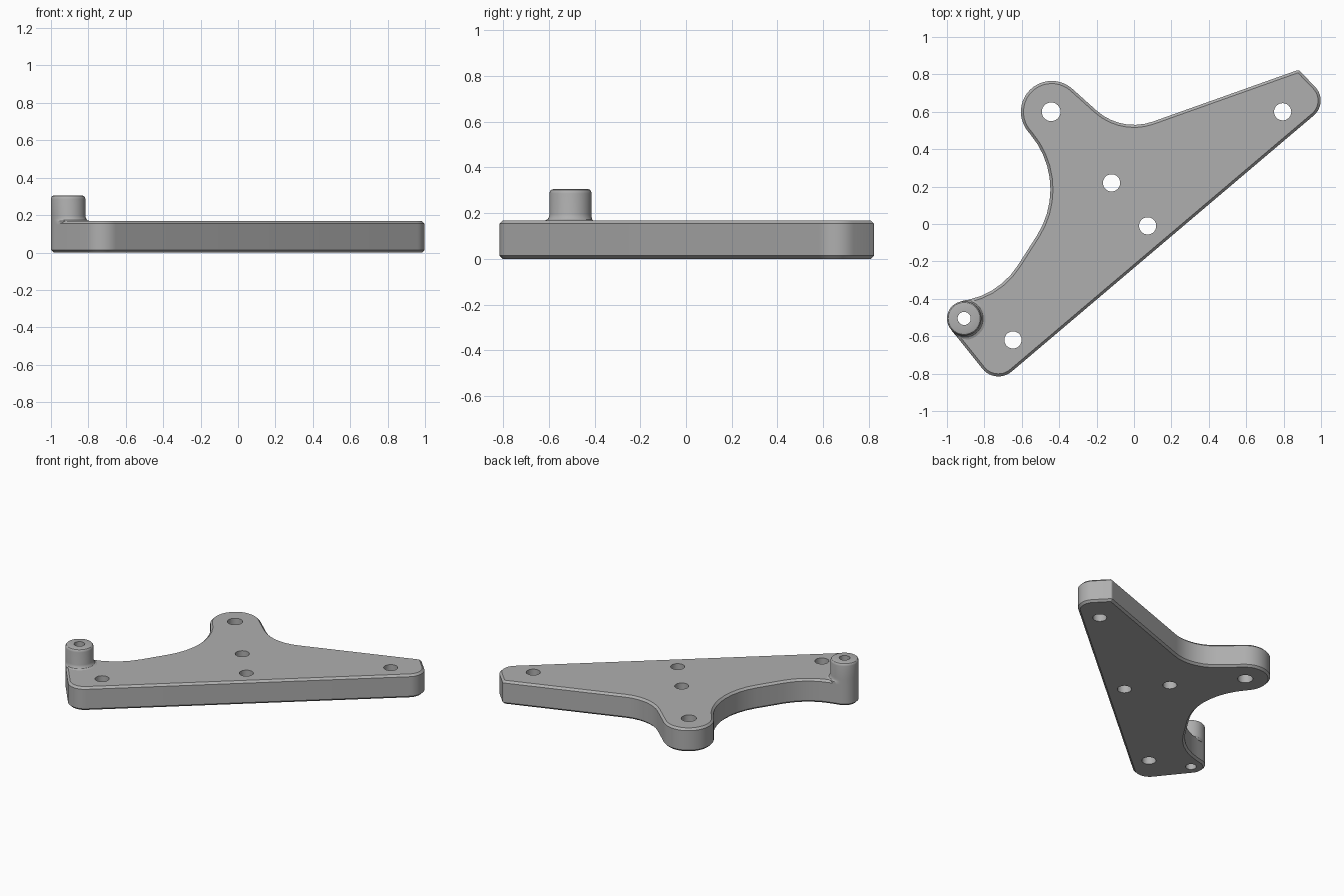
import bpy, bmesh
from math import sin, cos, asin, atan2, pi, tau, ceil, degrees

cube = bpy.data.objects.get("Cube")
if cube:
    bpy.data.objects.remove(cube)

THICK, CHAMFER = 0.168, 0.014
BOSS = (-0.908, -0.505)

# Outline as a counter-clockwise chain of circles (x, y, radius);
# a negative radius is a concave fillet
CHAIN = [
    (-0.725, -0.705, 0.11),    # front corner
    (0.893, 0.66, 0.105),      # right corner
    (0.876, 0.806, 0.016),     # back tip
    (0.0, 0.83, -0.30),        # back hollow
    (-0.44, 0.6, 0.165),       # back ear
    (-0.905, 0.185, -0.458),   # side hollow
    (-0.975, 0.005, -0.42),    # lower side hollow
    (*BOSS, 0.092),            # boss corner
]
# Bolt holes (x, y, radius)
HOLES = [(-0.443, 0.6, 0.05), (0.795, 0.6, 0.046), (-0.12, 0.22, 0.046),
         (0.073, -0.01, 0.046), (-0.647, -0.62, 0.046), (*BOSS, 0.035)]

metal = bpy.data.materials.new("grey_metal")
metal.use_nodes = True
colour = (0.43, 0.43, 0.43, 1)
metal.diffuse_color = colour
metal.node_tree.nodes["Principled BSDF"].inputs["Base Color"].default_value = colour


def outline(inset):
    """Points along the tangent chain, moved inwards by inset."""
    headings = []
    for i, (x, y, r) in enumerate(CHAIN):
        x2, y2, r2 = CHAIN[(i + 1) % len(CHAIN)]
        dx, dy = x2 - x, y2 - y
        ratio = (r - r2) / (dx * dx + dy * dy) ** 0.5
        headings.append(atan2(dy, dx) + asin(max(-1, min(1, ratio))))
    points = []
    for i, (x, y, r) in enumerate(CHAIN):
        start, turn = headings[i - 1], headings[i] - headings[i - 1]
        turn = turn % tau if r > 0 else -((-turn) % tau)
        steps = max(2, ceil(abs(degrees(turn)) / 9))
        for k in range(steps + 1):
            h = start + turn * k / steps
            points.append((x + (r - inset) * sin(h), y - (r - inset) * cos(h)))
    return points


def bridge(bm, low, high):
    n = len(low)
    for i in range(n):
        j = (i + 1) % n
        bm.faces.new((low[i], low[j], high[j], high[i]))


def make_object(name, bm):
    bmesh.ops.recalc_face_normals(bm, faces=bm.faces)
    mesh = bpy.data.meshes.new(name)
    bm.to_mesh(mesh)
    bm.free()
    mesh.materials.append(metal)
    obj = bpy.data.objects.new(name, mesh)
    bpy.context.collection.objects.link(obj)
    return obj


def activate(obj):
    bpy.ops.object.select_all(action='DESELECT')
    obj.select_set(True)
    bpy.context.view_layer.objects.active = obj


# Plate with chamfered top and bottom edges
bm = bmesh.new()
rings = []
for z, inset in ((0, CHAMFER), (CHAMFER, 0), (THICK - CHAMFER, 0), (THICK, CHAMFER)):
    rings.append([bm.verts.new((x, y, z)) for x, y in outline(inset)])
for low, high in zip(rings, rings[1:]):
    bridge(bm, low, high)
bm.faces.new(rings[0])
bm.faces.new(rings[-1])
plate = make_object("bracket_plate", bm)

# Bolt holes cut through the plate
bm = bmesh.new()
for x, y, r in HOLES:
    circles = [[bm.verts.new((x + r * cos(tau * k / 32), y + r * sin(tau * k / 32), z))
                for k in range(32)] for z in (-0.1, 0.4)]
    bridge(bm, *circles)
    for c in circles:
        bm.faces.new(c)
cutter = make_object("hole_cutter", bm)
cutter.hide_render = True
cut = plate.modifiers.new("holes", 'BOOLEAN')
cut.operation, cut.solver, cut.object = 'DIFFERENCE', 'EXACT', cutter
activate(plate)
bpy.ops.object.modifier_apply(modifier=cut.name)
bpy.data.objects.remove(cutter)

# Hollow boss, with a foot fillet that flares only over the plate
PROFILE = [(0.035, 0.15), (0.035, 0.305), (0.076, 0.305), (0.085, 0.302), (0.09, 0.296),
           (0.092, 0.286), (0.092, 0.195), (0.095, 0.183), (0.102, 0.173),
           (0.115, 0.168), (0.115, 0.15)]
bm = bmesh.new()
SIDES, WALL = 48, 0.092
rings = []
for r, z in PROFILE:
    ring = []
    for k in range(SIDES):
        a = tau * k / SIDES
        away = abs((a - 0.9 * pi + pi) % tau - pi) - pi / 3
        flare = max(0, min(1, away / (pi / 3)))
        rr = r if r <= WALL else WALL + (r - WALL) * flare
        ring.append(bm.verts.new((BOSS[0] + rr * cos(a), BOSS[1] + rr * sin(a), z)))
    rings.append(ring)
for i, ring in enumerate(rings):
    bridge(bm, rings[i - 1], ring)
bmesh.ops.remove_doubles(bm, verts=bm.verts, dist=0.0001)
boss = make_object("raised_boss", bm)

for obj in (plate, boss):
    activate(obj)
    bpy.ops.object.shade_smooth_by_angle(angle=pi / 6)
